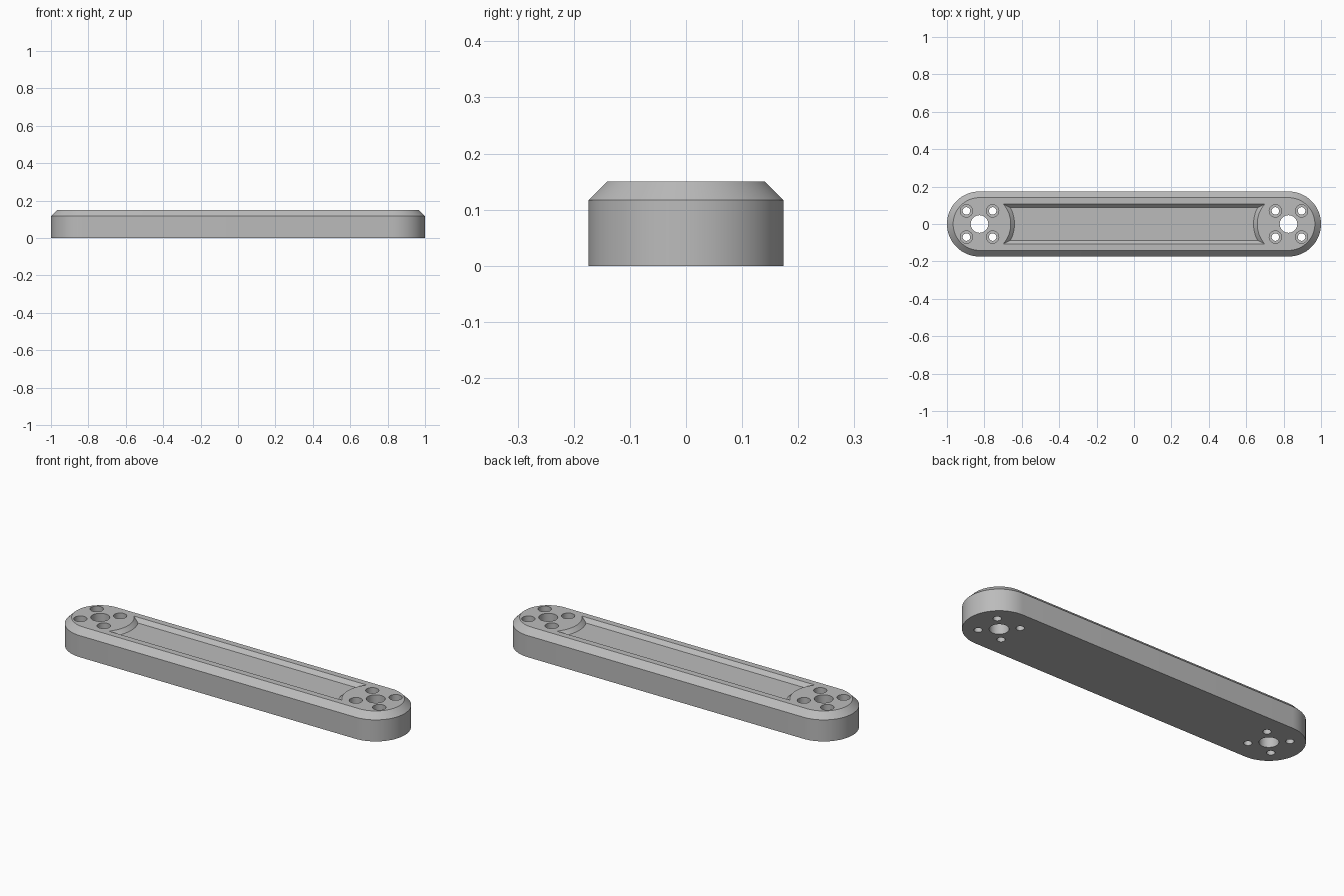
import bpy, bmesh
from math import sin, cos, asin, pi, sqrt

END_X = 0.826      # centre of each rounded end
HALF_W = 0.174
TOP = 0.15
CHAMFER = 0.033
ARC = 32

if "Cube" in bpy.data.objects:
    bpy.data.objects.remove(bpy.data.objects["Cube"])

grey = bpy.data.materials.new("plain grey")
grey.use_nodes = True
grey.diffuse_color = (0.5, 0.5, 0.5, 1)
grey.node_tree.nodes["Principled BSDF"].inputs["Base Color"].default_value = (0.5, 0.5, 0.5, 1)


def loft(bm, rings):
    """Closed solid through a stack of (outline, height) rings."""
    loops = [[bm.verts.new((x, y, z)) for x, y in outline] for outline, z in rings]
    n = len(loops[0])
    for low, high in zip(loops, loops[1:]):
        for i in range(n):
            j = (i + 1) % n
            bm.faces.new((low[i], low[j], high[j], high[i]))
    bm.faces.new(loops[0][::-1])
    bm.faces.new(loops[-1])


def make_object(name, bm):
    bmesh.ops.recalc_face_normals(bm, faces=bm.faces)
    mesh = bpy.data.meshes.new(name)
    bm.to_mesh(mesh)
    bm.free()
    mesh.materials.append(grey)
    obj = bpy.data.objects.new(name, mesh)
    bpy.context.collection.objects.link(obj)
    return obj


def stadium(r):
    half = [(END_X + r * cos(a), r * sin(a))
            for a in (-pi / 2 + pi * i / ARC for i in range(ARC + 1))]
    return half + [(-x, -y) for x, y in half]


def circle(cx, cy, r, n=32):
    return [(cx + r * cos(2 * pi * i / n), cy + r * sin(2 * pi * i / n)) for i in range(n)]


def pocket(grow):
    """Recess outline whose ends curve around the hole groups."""
    half_y, r = 0.087 + grow, 0.187 - grow
    span = asin(half_y / r)
    arc = [span * (2 * i / 24 - 1) for i in range(25)]
    right = [(END_X - r * cos(a), r * sin(a)) for a in arc]
    return right + [(-x, -y) for x, y in right]


# Chamfered bar
bm = bmesh.new()
loft(bm, [(stadium(HALF_W), 0), (stadium(HALF_W), TOP - CHAMFER),
          (stadium(HALF_W - CHAMFER), TOP)])
bar = make_object("link_bar", bm)

# Cutter: sloped recess, centre bores and counterbored screw holes
bm = bmesh.new()
loft(bm, [(pocket(0), TOP - 0.02), (pocket(0.025), TOP + 0.005)])
for side in (-1, 1):
    cx = side * END_X
    loft(bm, [(circle(cx, 0, 0.047), -0.1), (circle(cx, 0, 0.047), 0.3)])
    for dx in (-0.07, 0.07):
        for y in (-0.07, 0.07):
            thin, wide = circle(cx + dx, y, 0.02), circle(cx + dx, y, 0.033)
            loft(bm, [(thin, -0.1), (thin, 0.08), (wide, 0.08), (wide, 0.3)])
cutter = make_object("hole_cutter", bm)
cutter.hide_render = True

# Cut, then shade the rounded surfaces smooth
cut = bar.modifiers.new("holes", 'BOOLEAN')
cut.operation = 'DIFFERENCE'
cut.solver = 'EXACT'
cut.object = cutter
bpy.ops.object.select_all(action='DESELECT')
bar.select_set(True)
bpy.context.view_layer.objects.active = bar
bpy.ops.object.modifier_apply(modifier=cut.name)
bpy.data.objects.remove(cutter)
bpy.ops.object.shade_smooth_by_angle(angle=pi / 6)
